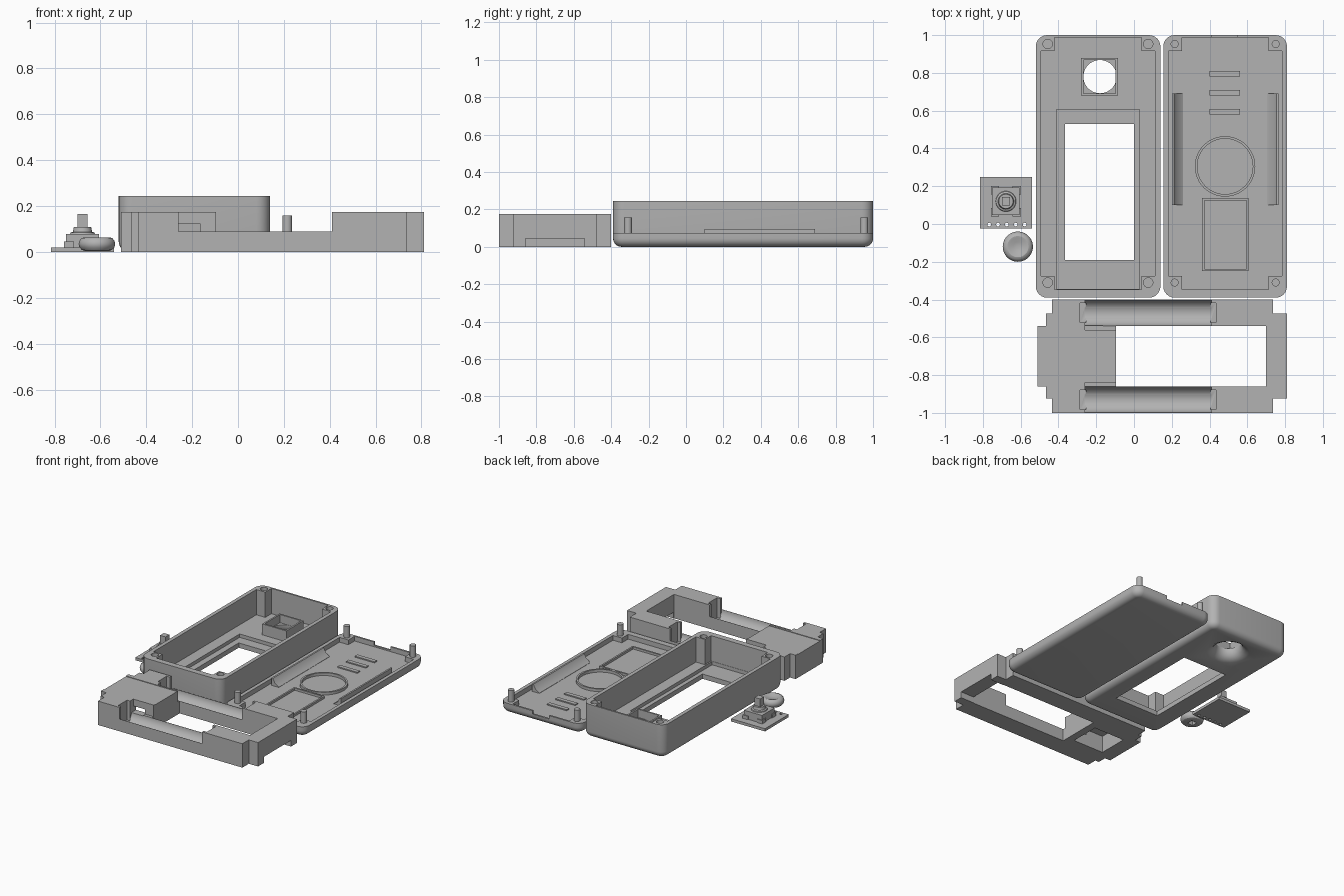
import bpy, bmesh, math

if "Cube" in bpy.data.objects:
    bpy.data.objects.remove(bpy.data.objects["Cube"])

grey = bpy.data.materials.new("plain grey")
grey.diffuse_color = (0.45, 0.45, 0.45, 1)
grey.use_nodes = True
grey.node_tree.nodes["Principled BSDF"].inputs["Base Color"].default_value = grey.diffuse_color


def make(name, bm):
    bmesh.ops.recalc_face_normals(bm, faces=bm.faces)
    me = bpy.data.meshes.new(name)
    bm.to_mesh(me)
    bm.free()
    ob = bpy.data.objects.new(name, me)
    bpy.context.collection.objects.link(ob)
    me.materials.append(grey)
    return ob


def loft(name, rings):
    """Closed solid through a stack of matching rings."""
    bm = bmesh.new()
    vs = [[bm.verts.new(p) for p in r] for r in rings]
    n = len(vs[0])
    for a, b in zip(vs, vs[1:]):
        for i in range(n):
            bm.faces.new((a[i], a[(i + 1) % n], b[(i + 1) % n], b[i]))
    bm.faces.new(vs[0])
    bm.faces.new(vs[-1])
    return make(name, bm)


def prism(name, pts, z0, z1):
    return loft(name, [[(x, y, z) for x, y in pts] for z in (z0, z1)])


def box(name, x0, x1, y0, y1, z0, z1):
    return prism(name, [(x0, y0), (x1, y0), (x1, y1), (x0, y1)], z0, z1)


def lathe(name, cx, cy, profile, n=40):
    return loft(name, [[(cx + r * math.cos(2 * math.pi * i / n),
                         cy + r * math.sin(2 * math.pi * i / n), z)
                        for i in range(n)] for r, z in profile])


def cyl(name, cx, cy, r, z0, z1, n=32):
    return lathe(name, cx, cy, [(r, z0), (r, z1)], n)


def boolean(ob, others, op='DIFFERENCE'):
    bpy.context.view_layer.objects.active = ob
    for c in others:
        m = ob.modifiers.new("b", 'BOOLEAN')
        m.operation, m.solver, m.object = op, 'EXACT', c
        bpy.ops.object.modifier_apply(modifier=m.name)
        bpy.data.objects.remove(c)


def case_body(name, x0, x1, y0, y1, h, rad=0.06, fil=0.045):
    """Rounded block with a filleted bottom edge."""
    rings = []
    levels = [(fil * (1 - math.sin(a)), fil * (1 - math.cos(a)))
              for a in [math.pi / 2 * k / 6 for k in range(7)]]
    for inset, z in [(i, z) for i, z in levels] + [(0, h)]:
        r = rad - (inset if z < h else 0)
        ring = []
        for q, (cx, cy) in enumerate([(x1 - rad, y1 - rad), (x0 + rad, y1 - rad),
                                      (x0 + rad, y0 + rad), (x1 - rad, y0 + rad)]):
            for k in range(7):
                a = math.pi / 2 * (q + k / 6)
                ring.append((cx + r * math.cos(a), cy + r * math.sin(a), z))
        rings.append(ring)
    # bottom ring is the most inset one
    return loft(name, rings)


def cavity(x0, x1, y0, y1, z0, z1, c=0.072):
    """Plus-shaped cavity that leaves a boss in each corner."""
    return prism("cut", [(x0 + c, y0), (x1 - c, y0), (x1 - c, y0 + c), (x1, y0 + c),
                         (x1, y1 - c), (x1 - c, y1 - c), (x1 - c, y1), (x0 + c, y1),
                         (x0 + c, y1 - c), (x0, y1 - c), (x0, y0 + c), (x0 + c, y0 + c)], z0, z1)


# Top shell: tub with screen window, stick hole and corner bosses
shell = case_body("top_shell", -0.52, 0.14, -0.39, 1.0, 0.245)
boolean(shell, [cavity(-0.492, 0.112, -0.347, 0.987, 0.06, 0.4),
                box("cut", -0.41, 0.03, -0.345, 0.605, 0.035, 0.1),
                box("cut", -0.365, 0.0, -0.19, 0.53, -0.1, 0.1)])
boolean(shell, [box("collar", -0.28, -0.085, 0.68, 0.88, 0.05, 0.14)], 'UNION')
dish = [(0.15, -0.02), (0.145, 0.0), (0.12, 0.012), (0.1, 0.03), (0.088, 0.06), (0.088, 0.09)]
boolean(shell, [lathe("cut", -0.18, 0.78, dish),
                box("cut", -0.268, -0.097, 0.692, 0.868, 0.08, 0.3)])
boolean(shell, [cyl("cut", x, y, 0.025, 0.13, 0.4)
                for x in (-0.457, 0.075) for y in (-0.31, 0.953)])

# Bottom lid: shallow tray with a notch in the back wall
lid = case_body("bottom_lid", 0.155, 0.81, -0.39, 1.0, 0.075)
boolean(lid, [cavity(0.182, 0.784, -0.347, 0.987, 0.04, 0.3),
              box("cut", 0.41, 0.545, 0.95, 1.1, 0.05, 0.3)])
for x in (0.215, 0.75):
    for y in (-0.31, 0.953):
        cyl("locating_pin", x, y, 0.021, 0.06, 0.158, 24)

# Lid details: sloped side rails, ring, rectangular frame, thin ribs
for x_out, x_in in ((0.2, 0.26), (0.766, 0.705)):
    loft("side_rail", [[(x_out, y, 0.038), (x_out, y, 0.094), (x_out * 0.8 + x_in * 0.2, y, 0.094),
                        (x_out * 0.5 + x_in * 0.5, y, 0.062), (x_in, y, 0.042), (x_in, y, 0.038)]
                       for y in (0.1, 0.69)])
ring = cyl("speaker_ring", 0.482, 0.305, 0.16, 0.038, 0.06, 48)
boolean(ring, [cyl("cut", 0.482, 0.305, 0.147, 0, 0.2, 48)])
frame = box("lid_frame", 0.36, 0.607, -0.25, 0.137, 0.038, 0.056)
boolean(frame, [box("cut", 0.372, 0.595, -0.238, 0.125, 0, 0.2)])
for y in (0.58, 0.68, 0.78):
    box("lid_rib", 0.4, 0.56, y, y + 0.03, 0.038, 0.048)

# Battery cradle: stepped outline
half = [(-0.51, -0.54), (-0.465, -0.54), (-0.465, -0.475), (-0.435, -0.475), (-0.435, -0.4),
        (0.735, -0.4), (0.735, -0.475), (0.81, -0.475)]
outline = half + [(x, -1.4 - y) for x, y in reversed(half)]
cradle = prism("battery_cradle", outline, 0, 0.175)
cuts = [box("cut", -0.095, 0.7, -0.86, -0.54, -0.1, 0.4),
        box("cut", 0.65, 0.9, -0.857, -0.543, -0.1, 0.045),
        box("cut", -0.4, -0.15, -0.81, -0.59, -0.1, 0.125),
        box("cut", -0.26, -0.165, -0.9, -0.5, 0.085, 0.125)]
for y0, y1, c in ((-0.56, -0.3, -0.47), (-1.1, -0.84, -0.93)):
    cuts.append(box("cut", -0.26, 0.41, y0, y1, 0.09, 0.4))
    # round trough for a cell
    cuts.append(loft("cut", [[(x, c + 0.069 * math.cos(a), 0.093 + 0.069 * math.sin(a))
                              for a in [2 * math.pi * k / 48 for k in range(48)]]
                             for x in (-0.26, 0.41)]))
    # contact slots
    for x in (-0.285, 0.405):
        cuts.append(box("cut", x, x + 0.03, c - 0.052, c + 0.052, 0.03, 0.4))
cuts.append(box("cut", -0.6, -0.09, -0.825, -0.57, 0.171, 0.4))
boolean(cradle, cuts)

# Stick module: board with pin holes, housing, neck and square stick
board = box("stick_board", -0.815, -0.54, -0.025, 0.25, 0, 0.02)
boolean(board, [cyl("cut", -0.767 + 0.047 * i, -0.003, 0.01, -0.1, 0.1, 12) for i in range(5)])
sx, sy = -0.678, 0.12
box("stick_housing", sx - 0.073, sx + 0.073, sy - 0.073, sy + 0.073, 0.018, 0.078)
for dx in (-0.058, 0.058):
    for dy in (-0.058, 0.058):
        box("housing_foot", sx + dx - 0.022, sx + dx + 0.022, sy + dy - 0.022, sy + dy + 0.022, 0.018, 0.045)
lathe("stick_neck", sx, sy, [(0.055, 0.076), (0.052, 0.084), (0.042, 0.088), (0.038, 0.108)])
box("stick", sx - 0.022, sx + 0.022, sy - 0.022, sy + 0.022, 0.1, 0.166)

# Thumb cap: rounded disc with a dished top and a socket below
cap = lathe("thumb_cap", -0.615, -0.12,
            [(0.05, 0.004), (0.066, 0.009), (0.076, 0.02), (0.08, 0.035), (0.076, 0.05),
             (0.067, 0.06), (0.056, 0.064), (0.045, 0.062), (0.025, 0.055), (0.008, 0.053)])
boolean(cap, [box("cut", -0.637, -0.593, -0.142, -0.098, -0.1, 0.035)])

# Smooth the rounded surfaces, keep the edges sharp
for ob in list(bpy.context.collection.objects):
    bpy.ops.object.select_all(action='DESELECT')
    ob.select_set(True)
    bpy.context.view_layer.objects.active = ob
    bpy.ops.object.shade_smooth_by_angle(angle=math.radians(30))
